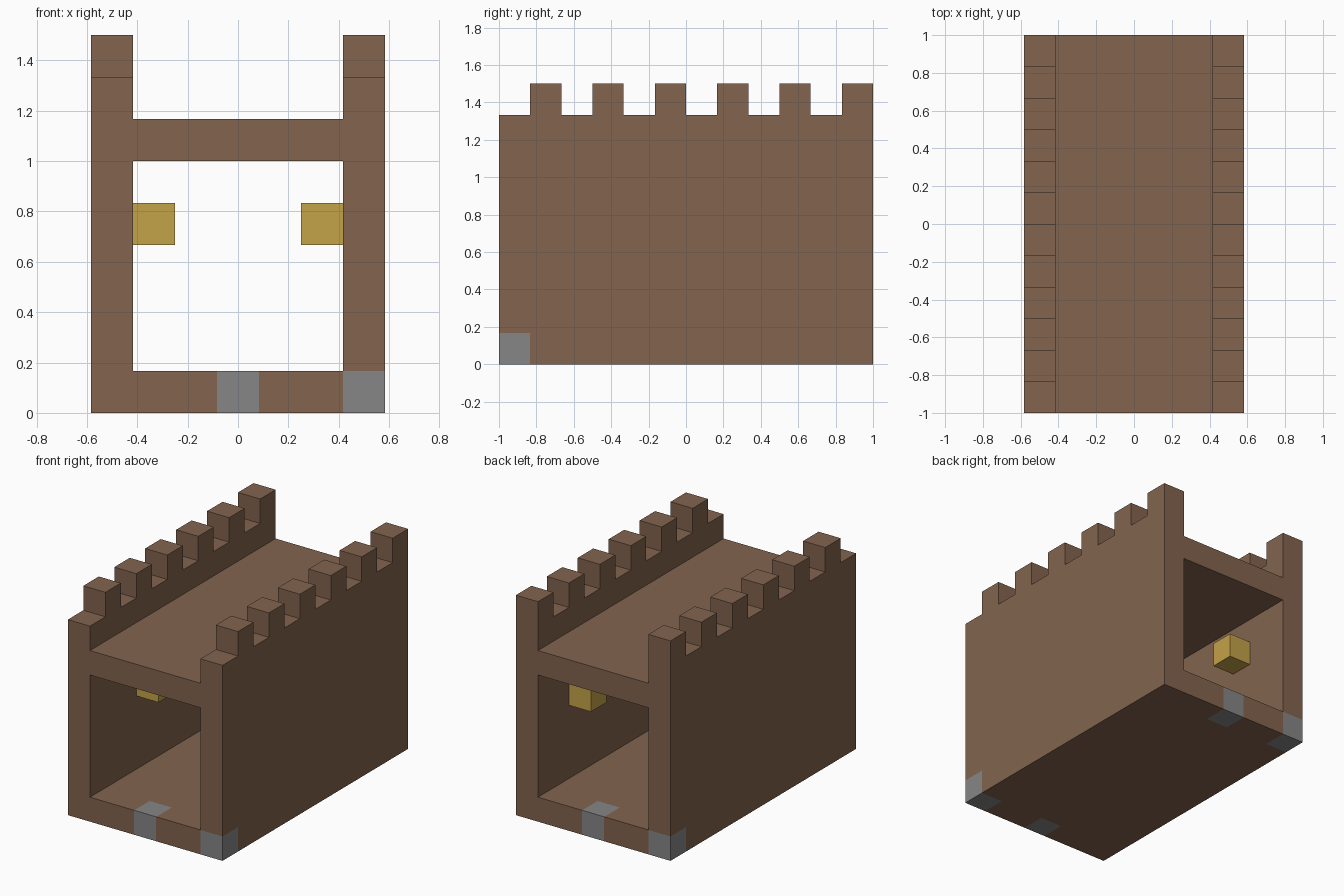
import bpy
import bmesh
from mathutils import Vector

cube = bpy.data.objects.get("Cube")
if cube:
    bpy.data.objects.remove(cube, do_unlink=True)

U = 1 / 6            # one block
W, L = 3.5 * U, 1.0  # half width and half length


def material(name, color):
    m = bpy.data.materials.new(name)
    m.use_nodes = True
    m.diffuse_color = (*color, 1)
    m.node_tree.nodes["Principled BSDF"].inputs["Base Color"].default_value = (*color, 1)
    return m


brown = material("brown brick", (0.225, 0.127, 0.077))
grey = material("grey stone", (0.24, 0.24, 0.24))
gold = material("gold lamp", (0.55, 0.36, 0.065))


def prism(name, outline, depth, mats, cuts=(), rule=None):
    """Extrude an outline by depth, cut it along planes, then colour faces by a rule."""
    bm = bmesh.new()
    face = bm.faces.new([bm.verts.new(p) for p in outline])
    out = bmesh.ops.extrude_face_region(bm, geom=[face])["geom"]
    bmesh.ops.translate(bm, verts=[v for v in out if isinstance(v, bmesh.types.BMVert)],
                        vec=Vector(depth))
    for point, normal in cuts:
        bmesh.ops.bisect_plane(bm, geom=bm.verts[:] + bm.edges[:] + bm.faces[:],
                               plane_co=point, plane_no=normal)
    bmesh.ops.recalc_face_normals(bm, faces=bm.faces)
    if rule:
        for f in bm.faces:
            f.material_index = int(rule(f.calc_center_median()))
    mesh = bpy.data.meshes.new(name)
    bm.to_mesh(mesh)
    bm.free()
    for m in mats:
        mesh.materials.append(m)
    obj = bpy.data.objects.new(name, mesh)
    bpy.context.collection.objects.link(obj)
    return obj


def slab(name, x, y, z, mats, **kw):
    """Box between pairs of x, y and z limits."""
    outline = [(x[0], y[0], z[0]), (x[1], y[0], z[0]), (x[1], y[1], z[0]), (x[0], y[1], z[0])]
    return prism(name, outline, (0, 0, z[1] - z[0]), mats, **kw)


# Walls with battlements: a side outline of alternating gaps and merlons
for side, name in ((1, "left_wall"), (-1, "right_wall")):
    x = side * (W - U)
    outline = [(x, L, 0), (x, -L, 0)]
    for i in range(12):
        z = (8 + i % 2) * U
        outline += [(x, -L + i * U, z), (x, -L + (i + 1) * U, z)]
    # One cornerstone: front of the left wall, back of the right wall
    prism(name, outline, (side * U, 0, 0), [brown, grey],
          cuts=[((0, 0, U), (0, 0, 1)), ((0, -side * (L - U), 0), (0, 1, 0))],
          rule=lambda c, s=side: c.z < U - 0.01 and -s * c.y > L - U + 0.01)

# Floor with a grey stone in the middle of each end
inner = (-W + U, W - U)
slab("floor", inner, (-L, L), (0, U), [brown, grey],
     cuts=[((s * U / 2, 0, 0), (1, 0, 0)) for s in (-1, 1)]
     + [((0, s * (L - U), 0), (0, 1, 0)) for s in (-1, 1)],
     rule=lambda c: abs(c.x) < U / 2 - 0.01 and abs(c.y) > L - U + 0.01)

# Walkway between the walls
slab("walkway", inner, (-L, L), (6 * U, 7 * U), [brown])

# Lamps along the inner walls
for side, label in ((1, "left"), (-1, "right")):
    for end, y in (("front", -3 * U), ("back", 3 * U)):
        x = sorted((side * (W - U), side * (W - 2 * U)))
        slab(f"{label}_{end}_lamp", x, (y, y + U), (4 * U, 5 * U), [gold])
